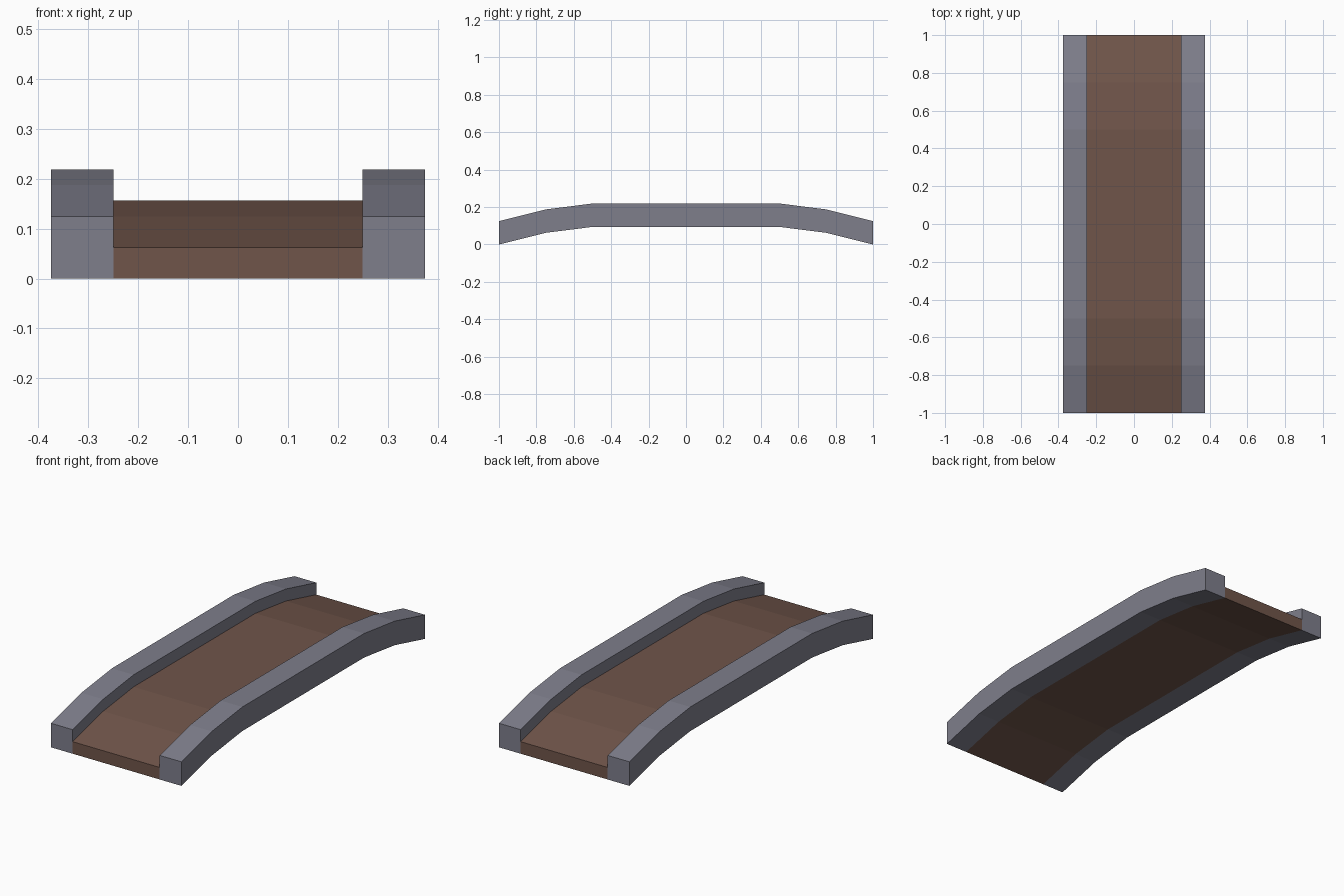
import bpy
import bmesh

cube = bpy.data.objects.get("Cube")
if cube:
    bpy.data.objects.remove(cube, do_unlink=True)


def material(name, rgb):
    mat = bpy.data.materials.new(name)
    mat.use_nodes = True
    color = (*rgb, 1.0)
    mat.diffuse_color = color
    mat.node_tree.nodes["Principled BSDF"].inputs["Base Color"].default_value = color
    return mat


stone = material("grey stone", (0.21, 0.21, 0.26))
wood = material("brown wood", (0.16, 0.09, 0.068))

# Underside height of the arch at each evenly spaced station along y
ARCH = [0, 0.0625, 0.094, 0.094, 0.094, 0.094, 0.094, 0.0625, 0]


def arched_beam(name, x0, x1, thickness, mat):
    """Sweep a rectangular section along the arch."""
    bm = bmesh.new()
    rings = []
    for i, z in enumerate(ARCH):
        y = -1 + 2 * i / (len(ARCH) - 1)
        section = [(x0, z), (x1, z), (x1, z + thickness), (x0, z + thickness)]
        rings.append([bm.verts.new((x, y, h)) for x, h in section])
    for a, b in zip(rings, rings[1:]):
        for k in range(4):
            n = (k + 1) % 4
            bm.faces.new((a[k], a[n], b[n], b[k]))
    bm.faces.new(rings[0])
    bm.faces.new(rings[-1])
    bmesh.ops.recalc_face_normals(bm, faces=bm.faces)
    mesh = bpy.data.meshes.new(name)
    bm.to_mesh(mesh)
    bm.free()
    mesh.materials.append(mat)
    obj = bpy.data.objects.new(name, mesh)
    bpy.context.collection.objects.link(obj)
    return obj


# Walkway between two raised curbs
arched_beam("deck", -0.25, 0.25, 0.0625, wood)
arched_beam("left_curb", 0.25, 0.375, 0.125, stone)
arched_beam("right_curb", -0.375, -0.25, 0.125, stone)
